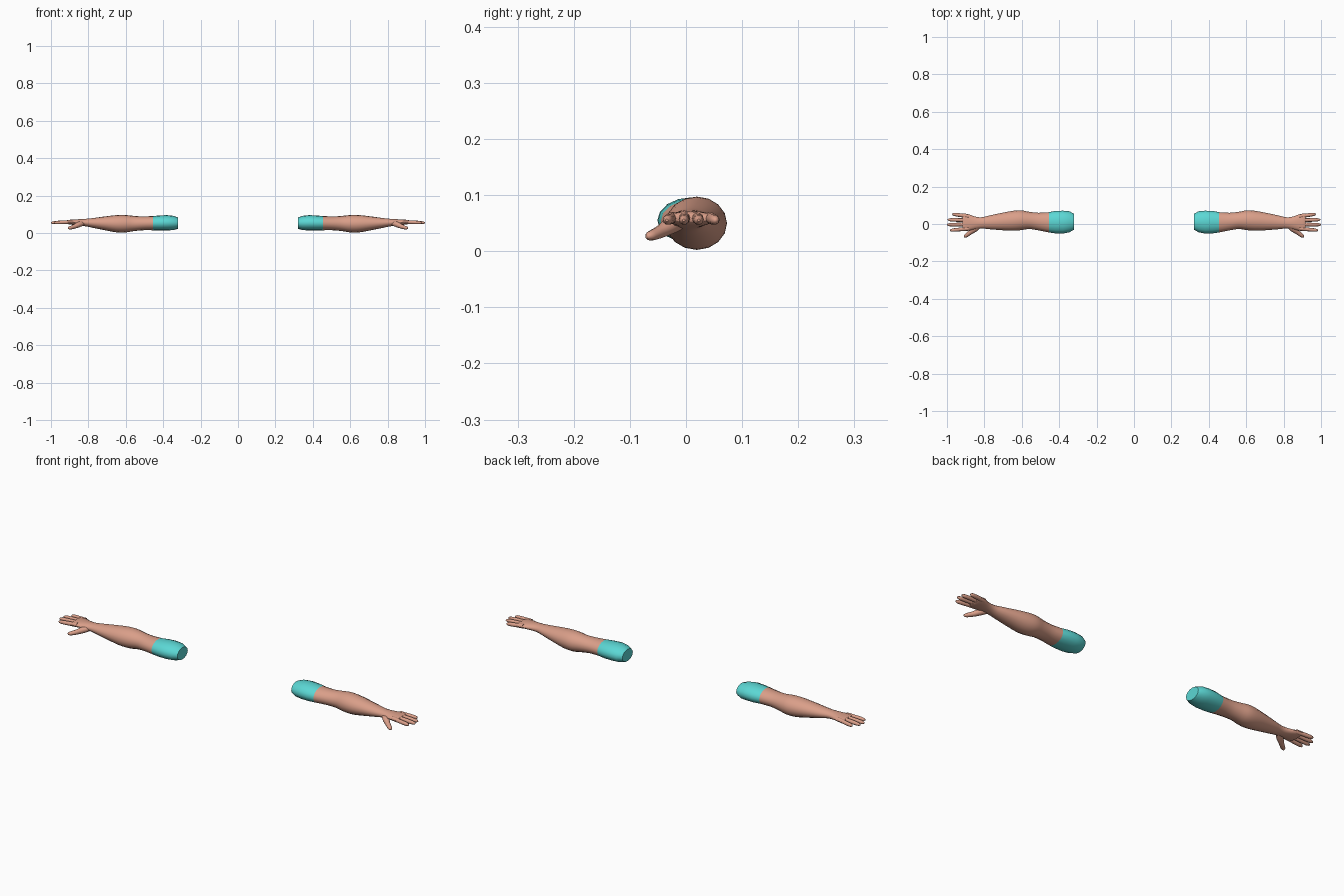
import bpy, bmesh, math
from mathutils import Vector

if "Cube" in bpy.data.objects:
    bpy.data.objects.remove(bpy.data.objects["Cube"])


def material(name, rgb):
    m = bpy.data.materials.new(name)
    m.diffuse_color = (*rgb, 1)
    m.use_nodes = True
    m.node_tree.nodes["Principled BSDF"].inputs["Base Color"].default_value = m.diffuse_color
    return m


SKIN = material("skin", (0.70, 0.345, 0.25))
TEAL = material("teal_cloth", (0.105, 0.68, 0.66))


def refine(pts, steps):
    """Catmull-Rom interpolation of ring data."""
    out = []
    n = len(pts)
    for i in range(n - 1):
        p = [pts[max(0, min(n - 1, i + k))] for k in (-1, 0, 1, 2)]
        for s in range(steps):
            t = s / steps
            out.append([0.5 * (2 * b + (c - a) * t + (2 * a - 5 * b + 4 * c - d) * t * t
                               + (3 * b - a - 3 * c + d) * t ** 3) for a, b, c, d in zip(*p)])
    return out + [list(pts[-1])]


def tube(name, rings, mat, sides=16, steps=1, angle=50, along_x=False):
    """Loft ellipses (x, y, z, half width, half height) along a path, mirrored across x."""
    rings = refine(rings, steps)
    bm = bmesh.new()
    loops = []
    for i, r in enumerate(rings):
        a, b = rings[max(0, i - 1)], rings[min(len(rings) - 1, i + 1)]
        d = Vector((1, 0, 0)) if along_x else (Vector(b[:3]) - Vector(a[:3])).normalized()
        side = Vector((0, 0, 1)).cross(d).normalized()
        up = d.cross(side)
        loops.append([bm.verts.new(Vector(r[:3])
                      + side * r[3] * math.cos(2 * math.pi * k / sides)
                      + up * r[4] * math.sin(2 * math.pi * k / sides)) for k in range(sides)])
    for p, q in zip(loops, loops[1:]):
        for k in range(sides):
            j = (k + 1) % sides
            bm.faces.new((p[k], p[j], q[j], q[k]))
    bm.faces.new(loops[0][::-1])
    bm.faces.new(loops[-1])
    bmesh.ops.recalc_face_normals(bm, faces=bm.faces)
    me = bpy.data.meshes.new(name)
    bm.to_mesh(me)
    bm.free()
    me.materials.append(mat)
    ob = bpy.data.objects.new(name, me)
    bpy.context.collection.objects.link(ob)
    bpy.ops.object.select_all(action='DESELECT')
    ob.select_set(True)
    bpy.context.view_layer.objects.active = ob
    bpy.ops.object.shade_smooth_by_angle(angle=math.radians(angle))
    ob.modifiers.new("mirror", 'MIRROR').use_mirror_merge = False
    return ob


# Sleeve, closed at the shoulder with a chamfered end
tube("sleeve", [
    (0.320, 0.012, 0.053, 0.042, 0.030),
    (0.345, 0.012, 0.054, 0.056, 0.038),
    (0.380, 0.010, 0.055, 0.061, 0.041),
    (0.420, 0.010, 0.054, 0.060, 0.040),
    (0.455, 0.009, 0.053, 0.054, 0.038),
], TEAL, along_x=True, angle=35)

# Bare arm from sleeve hem to knuckles
tube("arm", [
    (0.455, 0.009, 0.053, 0.054, 0.038),
    (0.510, 0.013, 0.052, 0.047, 0.037),
    (0.560, 0.019, 0.051, 0.046, 0.041),
    (0.605, 0.020, 0.050, 0.053, 0.047),
    (0.650, 0.017, 0.050, 0.053, 0.046),
    (0.710, 0.013, 0.052, 0.046, 0.037),
    (0.770, 0.009, 0.054, 0.037, 0.027),
    (0.815, 0.006, 0.056, 0.030, 0.020),
    (0.850, 0.006, 0.057, 0.034, 0.017),
    (0.885, 0.008, 0.058, 0.044, 0.014),
    (0.910, 0.009, 0.059, 0.047, 0.011),
    (0.918, 0.009, 0.059, 0.043, 0.006),
], SKIN, steps=3, along_x=True)


def finger(name, base, tip, r):
    """Tapered digit with a rounded tip."""
    a, b = Vector(base), Vector(tip)
    spec = [(0, 1.1), (0.4, 1.0), (0.65, 1.0), (0.85, 0.9), (0.95, 0.65), (1, 0.25)]
    tube(name, [(*a.lerp(b, t), r * s, r * s) for t, s in spec], SKIN, sides=10)


# Four fingers, fanned slightly
for name, y0, y1, x1 in (("index_finger", -0.025, -0.034, 0.984),
                         ("middle_finger", -0.002, -0.004, 1.0),
                         ("ring_finger", 0.020, 0.023, 0.996),
                         ("little_finger", 0.041, 0.053, 0.972)):
    finger(name, (0.885, y0, 0.060), (x1, y1, 0.055), 0.0098)

# Thumb, dropping forward from the palm
tube("thumb", [
    (0.825, -0.006, 0.053, 0.012, 0.012),
    (0.850, -0.026, 0.046, 0.016, 0.015),
    (0.872, -0.043, 0.036, 0.012, 0.012),
    (0.890, -0.056, 0.030, 0.011, 0.010),
    (0.902, -0.065, 0.027, 0.009, 0.008),
    (0.908, -0.070, 0.026, 0.003, 0.003),
], SKIN, sides=12, steps=2)
